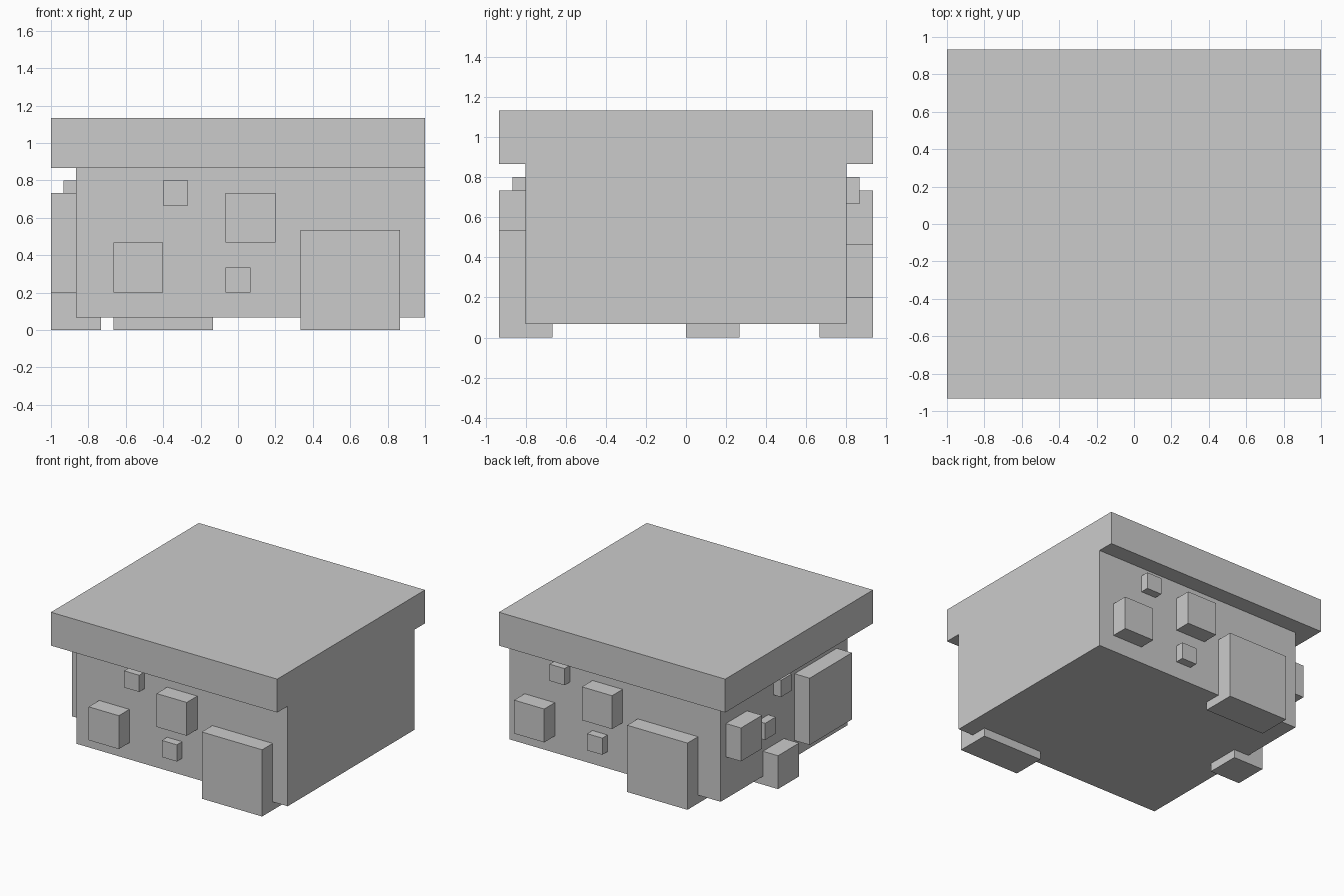
import bpy

if "Cube" in bpy.data.objects:
    bpy.data.objects.remove(bpy.data.objects["Cube"])

U = 2 / 30  # the model sits on a regular block grid


def box(name, x, y, z):
    """Box from (min, max) ranges in grid units."""
    bpy.ops.mesh.primitive_cube_add(size=1)
    ob = bpy.context.object
    ob.name = name
    for v in ob.data.vertices:
        v.co = [(r[0] if c < 0 else r[1]) * U for c, r in zip(v.co, (x, y, z))]
    return ob


# Main block and overhanging top slab
box("body", (-13, 15), (-12, 12), (1, 13))
box("top_slab", (-15, 15), (-14, 14), (13, 17))

# Front and back blocks: (name, x start, z start, size, half depth)
wall_blocks = [
    ("small_block_upper", -6, 10, 2, 1),
    ("medium_block_upper", -1, 7, 4, 2),
    ("medium_block_lower", -10, 3, 4, 2),
    ("small_block_lower", -1, 3, 2, 1),
    ("large_block", 5, 0, 8, 2),
]
for name, x, z, s, d in wall_blocks:
    box("front_" + name, (x, x + s), (-12 - d, -12 + d), (z, z + s))
    # The back repeats the pattern turned half round
    box("back_" + name, (3 - x - s, 3 - x), (12 - d, 12 + d), (z, z + s))

# Left side blocks: (name, y start, z start, size, half depth)
left_blocks = [
    ("large_block", -10, 3, 8, 2),
    ("medium_block_lower", 0, 0, 4, 2),
    ("medium_block_upper", 7, 6, 4, 2),
    ("small_block_lower", 3, 6, 2, 1),
    ("small_block_upper", 0, 10, 2, 1),
]
for name, y, z, s, d in left_blocks:
    box("left_" + name, (-13 - d, -13 + d), (y, y + s), (z, z + s))
